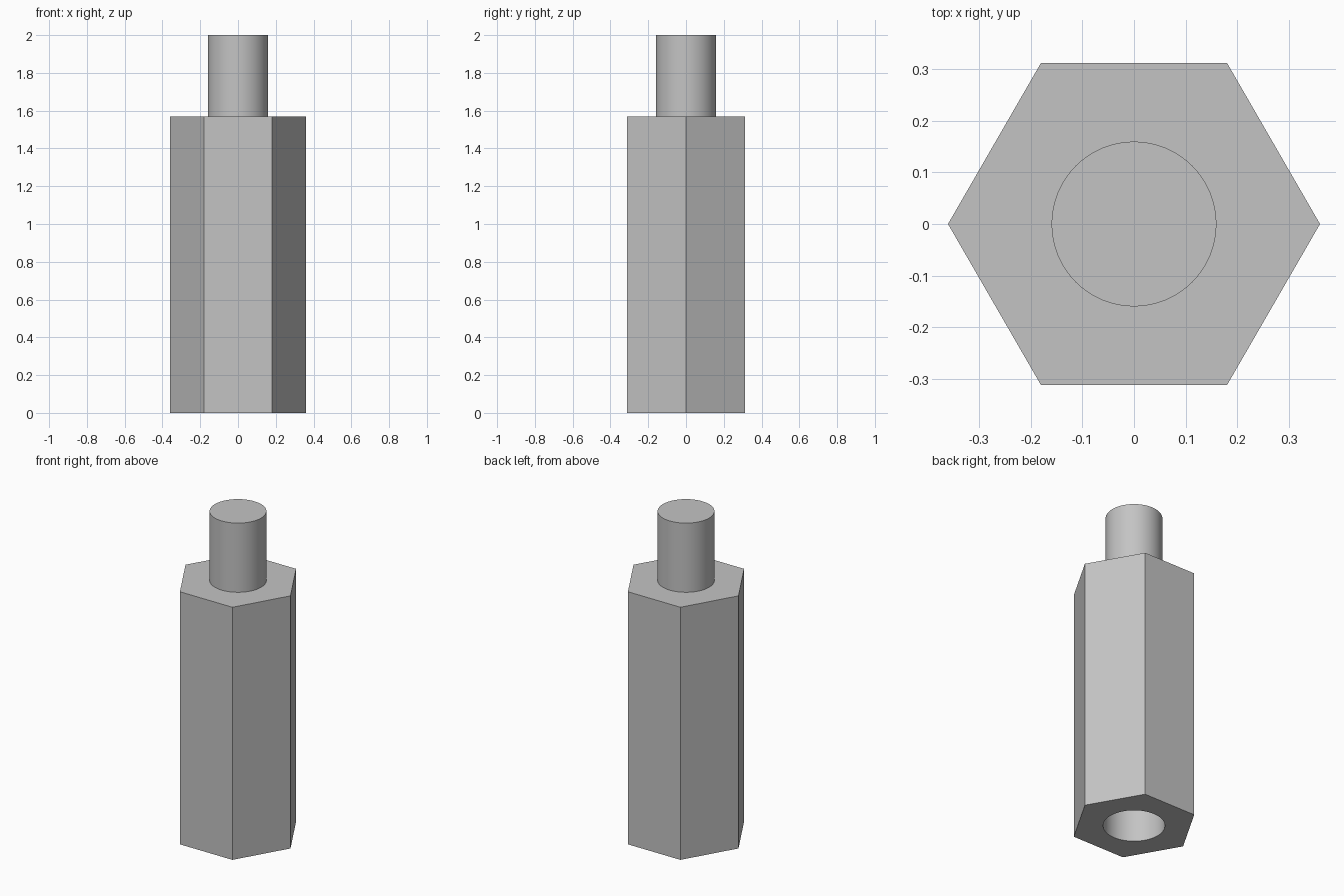
import bpy
import math

if "Cube" in bpy.data.objects:
    bpy.data.objects.remove(bpy.data.objects["Cube"])

BODY_H, TOTAL_H = 1.57, 2.0
HEX_R, STUD_R, HOLE_R, HOLE_DEPTH = 0.361, 0.16, 0.174, 0.8

metal = bpy.data.materials.new("light grey metal")
metal.diffuse_color = (0.55, 0.55, 0.55, 1)
metal.use_nodes = True
metal.node_tree.nodes["Principled BSDF"].inputs["Base Color"].default_value = metal.diffuse_color


def prism(name, sides, radius, z0, z1, turn=0.0):
    """Upright prism or cylinder between two heights."""
    bpy.ops.mesh.primitive_cylinder_add(
        vertices=sides, radius=radius, depth=z1 - z0,
        location=(0, 0, (z0 + z1) / 2), rotation=(0, 0, turn))
    ob = bpy.context.object
    ob.name = name
    ob.data.materials.append(metal)
    return ob


# Hexagonal body with corners on the x axis
body = prism("hex_body", 6, HEX_R, 0, BODY_H, math.radians(30))

# Blind hole in the underside
cutter = prism("hole_cutter", 64, HOLE_R, -0.1, HOLE_DEPTH)
cutter.hide_render = True
cutter.hide_set(True)
cut = body.modifiers.new("hole", 'BOOLEAN')
cut.operation = 'DIFFERENCE'
cut.solver = 'EXACT'
cut.object = cutter
bpy.ops.object.select_all(action='DESELECT')
body.select_set(True)
bpy.context.view_layer.objects.active = body
bpy.ops.object.modifier_apply(modifier="hole")
bpy.data.objects.remove(cutter, do_unlink=True)
bpy.ops.object.shade_smooth_by_angle(angle=math.radians(30))

# Round stud on top
prism("stud", 64, STUD_R, BODY_H, TOTAL_H)
bpy.ops.object.shade_smooth_by_angle(angle=math.radians(30))
